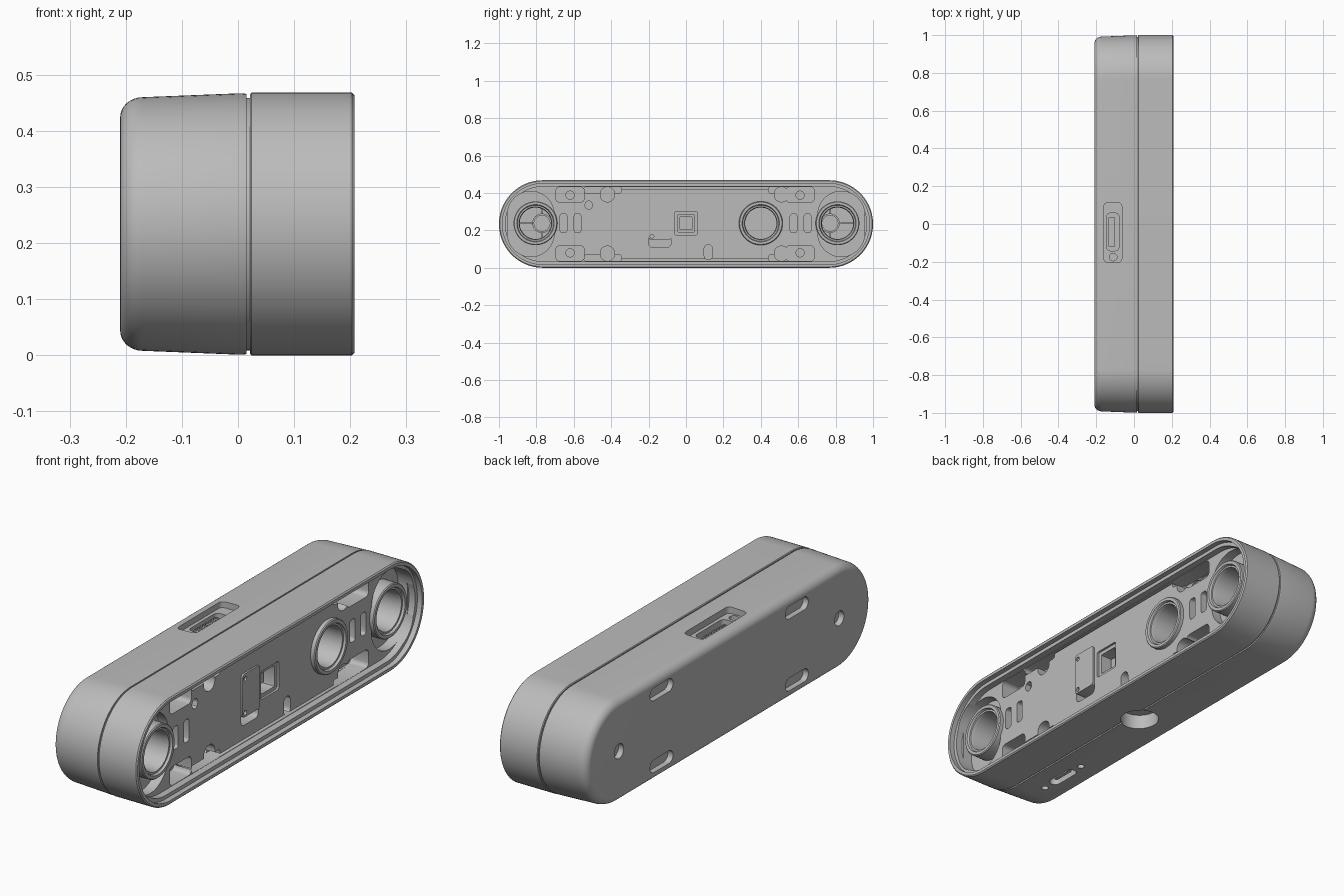
import bpy, bmesh, math

if "Cube" in bpy.data.objects:
    bpy.data.objects.remove(bpy.data.objects["Cube"], do_unlink=True)

grey = bpy.data.materials.new("housing_grey")
grey.use_nodes = True
grey.diffuse_color = (0.5, 0.5, 0.5, 1)
grey.node_tree.nodes["Principled BSDF"].inputs["Base Color"].default_value = (0.5, 0.5, 0.5, 1)

MID = 0.234      # half the height of the pill outline
STRAIGHT = 0.766  # half the straight run of the pill


def rounded(cu, cv, w, h, r, seg=6):
    """Rounded rectangle outline, counter-clockwise."""
    r = min(r, w / 2, h / 2)
    pts = []
    for q, (su, sv) in enumerate(((1, 1), (-1, 1), (-1, -1), (1, -1))):
        for i in range(seg + 1):
            a = (q + i / seg) * math.pi / 2
            p = (cu + su * (w / 2 - r) + r * math.cos(a), cv + sv * (h / 2 - r) + r * math.sin(a))
            if not pts or math.dist(p, pts[-1]) > 1e-5:
                pts.append(p)
    if math.dist(pts[0], pts[-1]) < 1e-5:
        pts.pop()
    return pts


def pill(inset):
    r = MID - inset
    return rounded(0, MID, 2 * (STRAIGHT + r), 2 * r, r, 24)


def circle(cu, cv, r):
    return rounded(cu, cv, 2 * r, 2 * r, r, 10)


def loft(name, sections, axis="x"):
    """Closed solid through (position, outline) sections along an axis."""
    bm = bmesh.new()
    rings = [[bm.verts.new((t, u, v) if axis == "x" else (u, v, t)) for u, v in pts]
             for t, pts in sections]
    n = len(rings[0])
    for a, b in zip(rings, rings[1:]):
        for i in range(n):
            bm.faces.new((a[i], a[(i + 1) % n], b[(i + 1) % n], b[i]))
    bm.faces.new(rings[0])
    bm.faces.new(rings[-1])
    return finish(name, bm)


def lathe(name, y, z, profile, steps=48):
    """Closed (radius, x) profile turned around an axis parallel to x."""
    bm = bmesh.new()
    rings = [[bm.verts.new((x, y + r * math.cos(a), z + r * math.sin(a))) for r, x in profile]
             for a in (2 * math.pi * k / steps for k in range(steps))]
    n = len(profile)
    for k in range(steps):
        a, b = rings[k], rings[(k + 1) % steps]
        for i in range(n):
            bm.faces.new((a[i], a[(i + 1) % n], b[(i + 1) % n], b[i]))
    return finish(name, bm)


def finish(name, bm):
    bmesh.ops.recalc_face_normals(bm, faces=bm.faces)
    mesh = bpy.data.meshes.new(name)
    bm.to_mesh(mesh)
    bm.free()
    mesh.materials.append(grey)
    ob = bpy.data.objects.new(name, mesh)
    bpy.context.scene.collection.objects.link(ob)
    return ob


def prism(name, pts, lo, hi, axis="x"):
    return loft(name, [(lo, pts), (hi, pts)], axis)


def cut(targets, *args):
    """Subtract one prism from every target, then drop the cutter."""
    tool = prism("cutter", *args)
    tool.hide_render = True
    for ob in targets:
        mod = ob.modifiers.new("cut", "BOOLEAN")
        mod.operation, mod.solver, mod.object = "DIFFERENCE", "EXACT", tool
        deps = bpy.context.evaluated_depsgraph_get()
        mesh = bpy.data.meshes.new_from_object(ob.evaluated_get(deps))
        ob.modifiers.clear()
        ob.data = mesh
    bpy.data.objects.remove(tool, do_unlink=True)


FLOOR, POCKET = 0.155, 0.07  # heights of the inner plate and of the pockets beside it

# Back cover: rounded rear edge, slight draft, then the narrow seam neck
rear = [(-0.17 - 0.04 * math.sin(a), 0.008 + 0.036 * (1 - math.cos(a)))
        for a in (math.pi / 2 * (1 - k / 8) for k in range(9))]
rear += [(0.005, 0.001), (0.015, 0.002), (0.015, 0.009), (0.03, 0.009)]
back = loft("back_cover", [(x, pill(d)) for x, d in rear])

# Front frame with chamfered lip, rim step and inner plate
front = loft("front_frame", [(x, pill(d)) for x, d in
                             ((0.021, 0.003), (0.024, 0), (0.203, 0), (0.208, 0.005))])
cut([front], pill(0.018), 0.185, 0.3)
cut([front], pill(0.034), FLOOR, 0.3)

# Pockets round the plate, mirrored top and bottom, with screw holes in their floors
for s in (1, -1):
    for y in (-0.62, 0.61):
        cut([front], rounded(y, MID + s * 0.157, 0.15, 0.082, 0.02, 4), POCKET, 0.3)
        cut([front], circle(y, MID + s * 0.154, 0.022), 0.03, 0.3)
    for y in (-0.42, 0.51):
        cut([front], rounded(y, MID + s * 0.158, 0.076, 0.08, 0.037), POCKET, 0.3)
        cut([front], rounded(y * 1.06, MID + s * 0.182, 0.2, 0.034, 0.012, 3), POCKET + 0.01, 0.3)
    cut([front], rounded(0.045, MID + s * 0.192, 0.86, 0.012, 0.004, 2), POCKET + 0.02, 0.3)
cut([front], rounded(0.12, 0.083, 0.046, 0.08, 0.023), POCKET, 0.3)

# Recess round each outer lens
for y in (-0.83, 0.83):
    cut([front], rounded(y, MID, 0.25, 0.35, 0.125, 10), 0.11, 0.3)

# Lens wells and vertical slots in the plate
for y in (-0.805, 0.81):
    cut([front, back], circle(y, 0.238, 0.088), -0.17, 0.3)
cut([front, back], circle(0.4, 0.238, 0.09), -0.06, 0.3)
for y in (-0.655, -0.58, 0.575, 0.65):
    cut([front], rounded(y, 0.238, 0.036, 0.1, 0.012, 3), POCKET, 0.3)

# Stepped sensor window, connector cover with its pocket, small hexagonal hole
cut([front], rounded(0, 0.238, 0.125, 0.125, 0.01, 3), 0.145, 0.3)
cut([front], rounded(0, 0.238, 0.092, 0.092, 0.004, 2), 0.08, 0.3)
prism("window_sensor", rounded(0, 0.238, 0.07, 0.07, 0.004, 2), 0.07, 0.1)
cut([front], rounded(-0.14, 0.15, 0.12, 0.08, 0.02, 3), 0.09, 0.3)
cover = prism("connector_cover", rounded(-0.14, 0.245, 0.12, 0.19, 0.012, 3), 0.1, 0.163)
for z in (0.318, 0.168):
    cut([cover], circle(-0.182, z, 0.01), 0.15, 0.3)
cut([front], rounded(-0.52, 0.335, 0.04, 0.046, 0.02, 2), 0.13, 0.3)

# Lens barrels, and screw posts with ribs inside the outer two
barrel = [(0.117, 0.09), (0.117, 0.172), (0.113, 0.176), (0.1, 0.176), (0.096, 0.166),
          (0.088, 0.166), (0.084, 0.15), (0.084, -0.05), (0.09, -0.05), (0.09, 0.09)]
for name, y in (("left_lens", -0.805), ("middle_lens", 0.4), ("right_lens", 0.81)):
    lathe(name + "_barrel", y, 0.238, barrel)
for side, y, c in (("left", -0.77, -0.805), ("right", 0.77, 0.81)):
    lathe(side + "_screw_post", y, 0.238, [(0.052, -0.18), (0.052, -0.08), (0.042, -0.08), (0.042, -0.18)])
    prism(side + "_post_rib_flat", rounded(c + math.copysign(0.05, y), 0.238, 0.07, 0.01, 0), -0.18, -0.09)
    for s in (-1, 1):
        prism(side + "_post_rib_tall", rounded(y, 0.238 + s * 0.062, 0.01, 0.03, 0), -0.18, -0.09)

# Rear face: four long slots and two screw holes
for y in (-0.47, 0.47):
    for s in (-1, 1):
        cut([back], rounded(y, MID + s * 0.158, 0.16, 0.056, 0.028), -0.3, -0.185)
for y in (-0.765, 0.765):
    cut([back], circle(y, MID, 0.032), -0.3, -0.185)

# Top socket: shallow recess, deeper port, contact tongue with pins, screw hole
cut([back], rounded(-0.112, -0.045, 0.095, 0.315, 0.02, 4), 0.435, 0.6, "z")
cut([back], rounded(-0.112, -0.042, 0.065, 0.2, 0.02, 4), 0.38, 0.6, "z")
cut([back], circle(-0.11, -0.175, 0.02), 0.4, 0.6, "z")
prism("socket_tongue", rounded(-0.118, -0.042, 0.034, 0.16, 0.006, 2), 0.37, 0.425, "z")
for k in range(8):
    for x in (-0.127, -0.109):
        prism("socket_pin", rounded(x, -0.042 + (k - 3.5) * 0.019, 0.008, 0.009, 0), 0.42, 0.43, "z")

# Underside: tripod hole across the seam and a small port between two screw holes
cut([back, front], circle(-0.022, 0.01, 0.082), -0.1, 0.07, "z")
cut([back], rounded(-0.092, -0.585, 0.05, 0.15, 0.024), -0.1, 0.05, "z")
prism("lower_port_tongue", rounded(-0.092, -0.585, 0.016, 0.1, 0.004, 2), 0.015, 0.06, "z")
for y in (-0.705, -0.465):
    cut([back], circle(-0.092, y, 0.015), -0.1, 0.04, "z")

# Smooth shading with crisp edges
for ob in bpy.context.scene.objects:
    if ob.type == "MESH" and ob.data.materials and ob.data.materials[0] == grey:
        bpy.context.view_layer.objects.active = ob
        ob.select_set(True)
bpy.ops.object.shade_smooth_by_angle(angle=math.radians(30))
